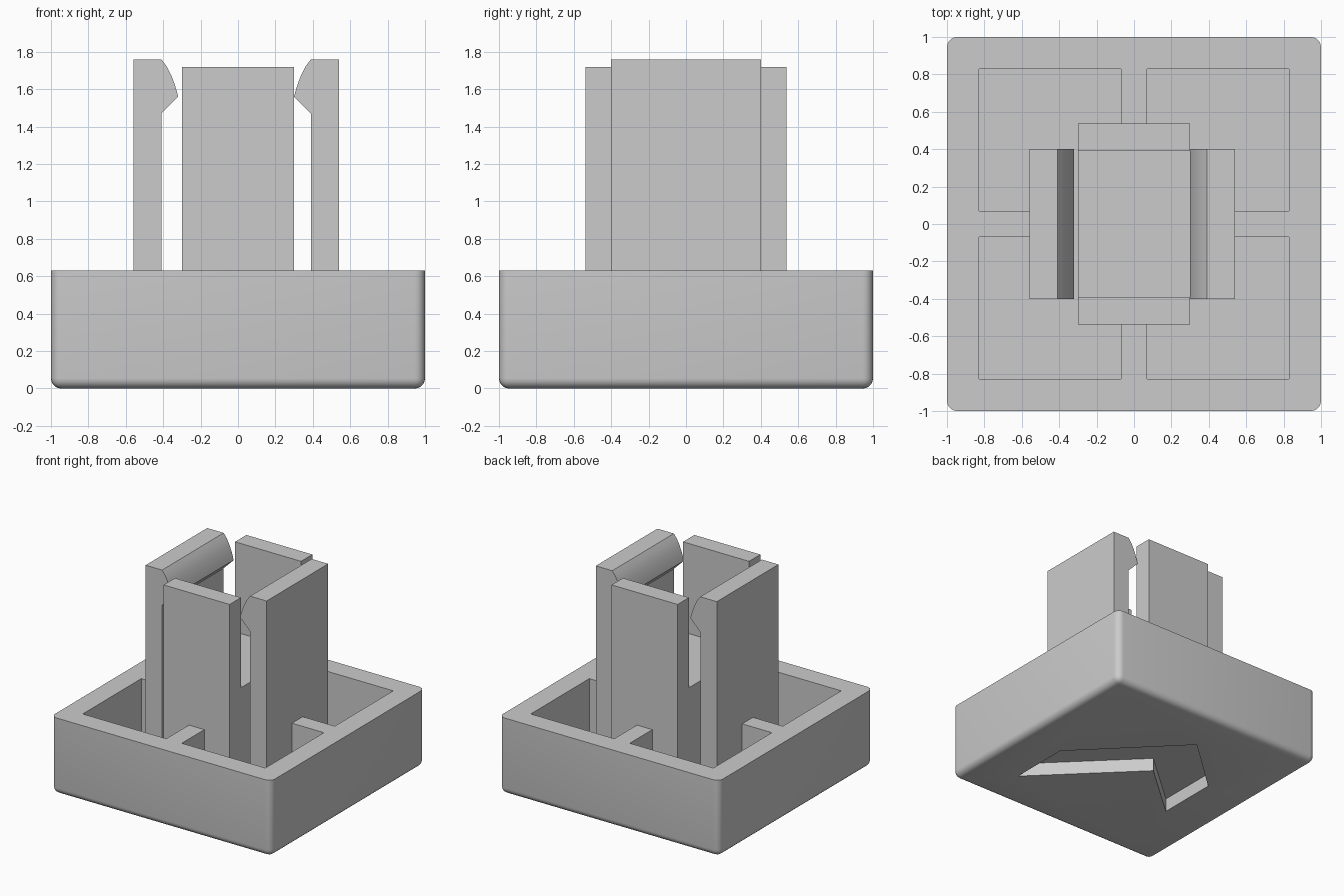
import bpy
import bmesh
from mathutils import Vector

if "Cube" in bpy.data.objects:
    bpy.data.objects.remove(bpy.data.objects["Cube"])

RIM, FLOOR = 0.63, 0.17
WALL_IN, RIB = 0.83, 0.07

grey = bpy.data.materials.new("light_grey_plastic")
grey.use_nodes = True
colour = (0.6, 0.6, 0.6, 1)
grey.diffuse_color = colour
grey.node_tree.nodes["Principled BSDF"].inputs["Base Color"].default_value = colour


def finish(name, bm):
    bmesh.ops.recalc_face_normals(bm, faces=bm.faces)
    mesh = bpy.data.meshes.new(name)
    bm.to_mesh(mesh)
    bm.free()
    mesh.materials.append(grey)
    ob = bpy.data.objects.new(name, mesh)
    bpy.context.collection.objects.link(ob)
    return ob


def box_bm(lo, hi):
    bm = bmesh.new()
    bmesh.ops.create_cube(bm, size=1)
    lo, hi = Vector(lo), Vector(hi)
    bmesh.ops.scale(bm, vec=hi - lo, verts=bm.verts)
    bmesh.ops.translate(bm, vec=(lo + hi) / 2, verts=bm.verts)
    return bm


def box(name, lo, hi):
    return finish(name, box_bm(lo, hi))


def prism(name, points, offset):
    bm = bmesh.new()
    face = bm.faces.new([bm.verts.new(p) for p in points])
    moved = bmesh.ops.extrude_face_region(bm, geom=[face])["geom"]
    verts = [v for v in moved if isinstance(v, bmesh.types.BMVert)]
    bmesh.ops.translate(bm, vec=offset, verts=verts)
    return finish(name, bm)


def smooth(ob):
    bpy.ops.object.select_all(action="DESELECT")
    ob.select_set(True)
    bpy.context.view_layer.objects.active = ob
    bpy.ops.object.shade_smooth_by_angle(angle=0.6)


def cut(ob, cutter):
    cutter.hide_render = True
    mod = ob.modifiers.new("cut", "BOOLEAN")
    mod.operation, mod.solver, mod.object = "DIFFERENCE", "EXACT", cutter
    bpy.context.view_layer.objects.active = ob
    bpy.ops.object.modifier_apply(modifier=mod.name)
    bpy.data.objects.remove(cutter)


# Cap: rounded sides and underside, sharp open rim
bm = box_bm((-1, -1, 0), (1, 1, RIM))
edges = [e for e in bm.edges if min(v.co.z for v in e.verts) < 0.01]
bmesh.ops.bevel(bm, geom=edges, offset=0.055, segments=5, profile=0.5,
                affect="EDGES")
cap = finish("cap", bm)
cut(cap, box("cavity_cutter", (-WALL_IN, -WALL_IN, FLOOR), (WALL_IN, WALL_IN, 1)))

# Check-shaped recess in the underside
check = [(0.63, -0.65), (0.63, -0.14), (-0.12, 0.615),
         (-0.6, 0.18), (-0.6, -0.33), (-0.12, 0.09)]
cut(cap, prism("check_cutter", [(x, y, -0.1) for x, y in check], (0, 0, 0.21)))
smooth(cap)

# Ribs joining the cap wall to the post
for side, s, reach in (("right", 1, 0.53), ("left", -1, 0.55)):
    x0, x1 = sorted((s * reach, s * (WALL_IN + 0.01)))
    box(f"side_rib_{side}", (x0, -RIB, FLOOR - 0.01), (x1, RIB, RIM))
for side, s in (("front", -1), ("back", 1)):
    y0, y1 = sorted((s * 0.53, s * (WALL_IN + 0.01)))
    box(f"rib_{side}", (-RIB, y0, FLOOR - 0.01), (RIB, y1, RIM))
    # Upright guide plates
    y0, y1 = sorted((s * 0.39, s * 0.537))
    box(f"guide_plate_{side}", (-0.3, y0, FLOOR - 0.01), (0.3, y1, 1.72))

# Core block between the plates
box("core_block", (-0.3, -0.39, FLOOR - 0.01), (0.3, 0.39, 0.98))

# Snap clips with a hooked, curved head; profile is distance outward from the tip
hook = [(0.24, FLOOR - 0.01), (0.24, 1.76), (0.09, 1.76), (0.062, 1.723),
        (0.037, 1.675), (0.018, 1.625), (0.006, 1.585), (0, 1.56),
        (0.09, 1.47), (0.09, FLOOR - 0.01)]
for side, s, tip in (("left", 1, 0.3), ("right", -1, 0.32)):
    clip = prism(f"snap_clip_{side}",
                 [(s * (tip + d), -0.4, z) for d, z in hook], (0, 0.8, 0))
    smooth(clip)
